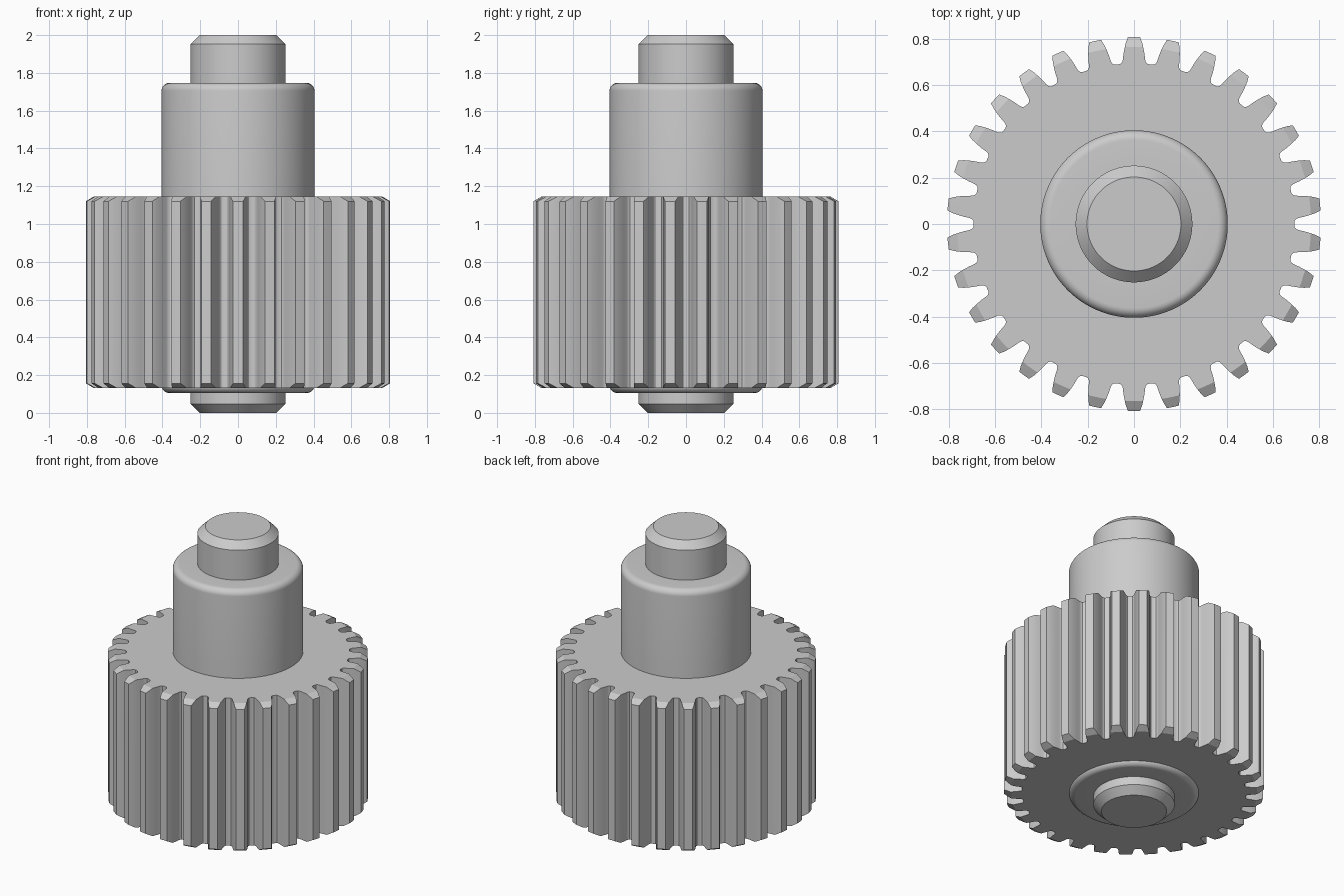
import bpy, bmesh
from math import sin, cos, pi, radians

if "Cube" in bpy.data.objects:
    bpy.data.objects.remove(bpy.data.objects["Cube"])

TEETH = 30
GEAR_LOW, GEAR_HIGH = 0.132, 1.145
TIP_R = 0.808


def make_object(name, bm):
    bmesh.ops.recalc_face_normals(bm, faces=bm.faces)
    mesh = bpy.data.meshes.new(name)
    bm.to_mesh(mesh)
    bm.free()
    obj = bpy.data.objects.new(name, mesh)
    bpy.context.collection.objects.link(obj)
    return obj


def lathe(name, profile, sides=128):
    """Closed solid turned around z from (radius, height) points."""
    bm = bmesh.new()
    rings = [[bm.verts.new((r * cos(2 * pi * i / sides), r * sin(2 * pi * i / sides), z))
              for i in range(sides)] for r, z in profile]
    for a, b in zip(rings, rings[1:]):
        for i in range(sides):
            j = (i + 1) % sides
            bm.faces.new((a[i], a[j], b[j], b[i]))
    bm.faces.new(rings[0])
    bm.faces.new(rings[-1])
    return make_object(name, bm)


def fillet(cr, cz, rad, start, end, steps=8):
    angles = [radians(start + (end - start) * k / steps) for k in range(steps + 1)]
    return [(cr + rad * cos(a), cz + rad * sin(a)) for a in angles]


def smooth(obj, angle):
    bpy.ops.object.select_all(action='DESELECT')
    obj.select_set(True)
    bpy.context.view_layer.objects.active = obj
    bpy.ops.object.shade_smooth_by_angle(angle=radians(angle))


# Stepped shaft: chamfered pins at both ends, rounded hub between them
shaft = lathe("stepped_shaft",
              [(0.203, 0), (0.252, 0.048), (0.252, 0.105)]
              + fillet(0.363, 0.147, 0.042, -90, 0)
              + fillet(0.363, 1.705, 0.042, 0, 90)
              + [(0.252, 1.747), (0.252, 1.952), (0.203, 2.0)])
smooth(shaft, 30)

# Gear: half tooth as (radius, half width), mirrored and repeated round the axis
half = [(0.693, 0.065), (0.695, 0.057), (0.702, 0.051), (0.713, 0.048),
        (0.735, 0.0455), (0.76, 0.041), (0.785, 0.035), (TIP_R, 0.026)]
tooth = [(r, -w / r) for r, w in half] + [(TIP_R, 0)] + [(r, w / r) for r, w in reversed(half)]
bm = bmesh.new()
outline = []
for t in range(TEETH):
    mid = pi / 2 + 2 * pi * t / TEETH
    outline += [bm.verts.new((r * cos(mid + a), r * sin(mid + a), GEAR_LOW)) for r, a in tooth]
face = bm.faces.new(outline)
ext = bmesh.ops.extrude_face_region(bm, geom=[face], use_keep_orig=True)
top = [g for g in ext["geom"] if isinstance(g, bmesh.types.BMVert)]
bmesh.ops.translate(bm, verts=top, vec=(0, 0, GEAR_HIGH - GEAR_LOW))
gear = make_object("gear", bm)

# Double cone that chamfers the tooth ends
cone = lathe("chamfer_cutter", [(0.748, GEAR_LOW - 0.01), (0.83, GEAR_LOW + 0.0375),
                                (0.83, GEAR_HIGH - 0.0375), (0.748, GEAR_HIGH + 0.01)])
cut = gear.modifiers.new("chamfer", 'BOOLEAN')
cut.operation = 'INTERSECT'
cut.solver = 'EXACT'
cut.object = cone
bpy.context.view_layer.objects.active = gear
bpy.ops.object.modifier_apply(modifier="chamfer")
bpy.data.objects.remove(cone)
smooth(gear, 28)
